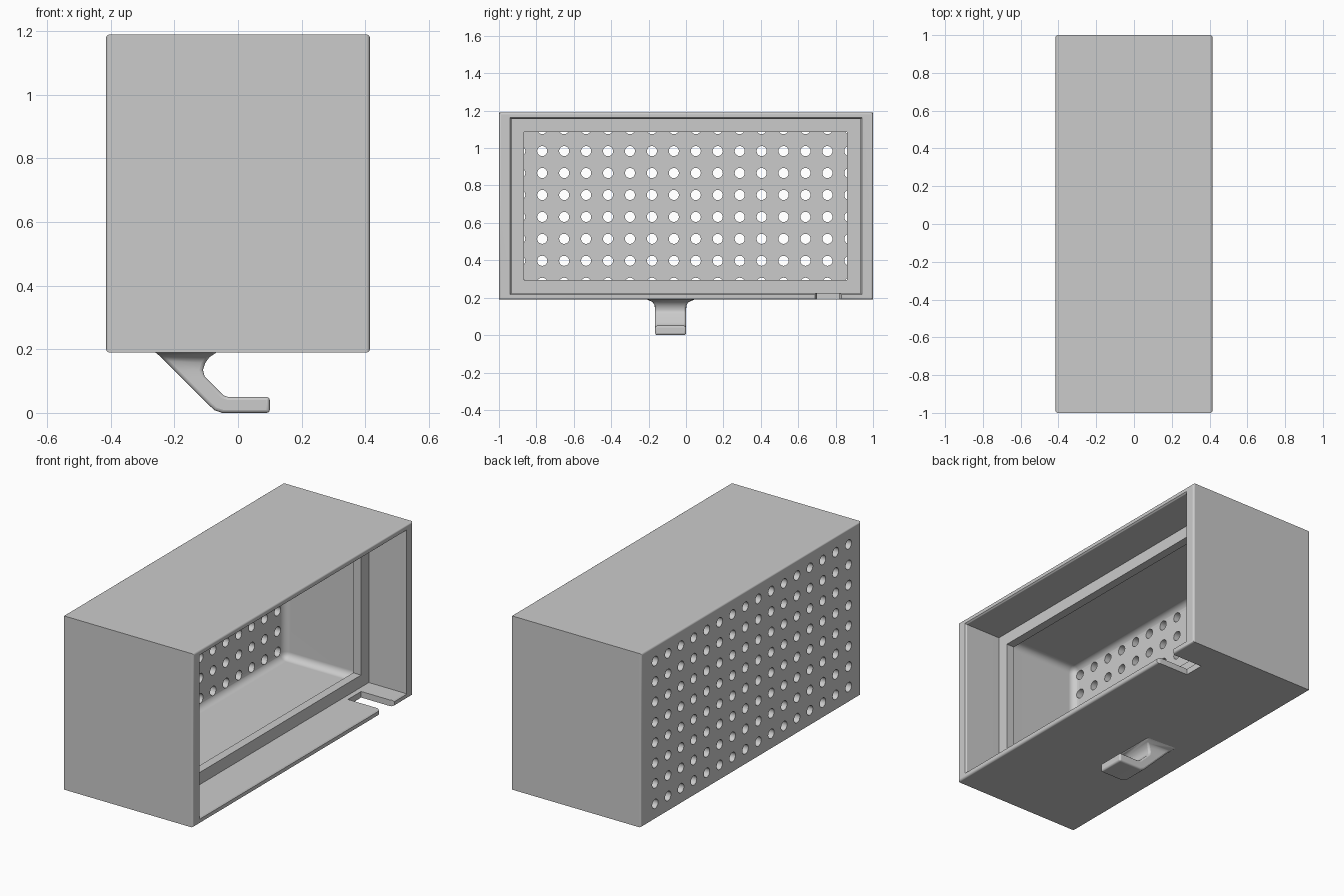
import bpy, bmesh, math
from mathutils import Matrix, Vector

cube = bpy.data.objects.get("Cube")
if cube:
    bpy.data.objects.remove(cube, do_unlink=True)

grey = bpy.data.materials.new("plain grey")
grey.use_nodes = True
grey.diffuse_color = (0.6, 0.6, 0.6, 1)
grey.node_tree.nodes["Principled BSDF"].inputs["Base Color"].default_value = grey.diffuse_color


def make(name, bm):
    bmesh.ops.recalc_face_normals(bm, faces=bm.faces)
    mesh = bpy.data.meshes.new(name)
    bm.to_mesh(mesh)
    bm.free()
    mesh.materials.append(grey)
    obj = bpy.data.objects.new(name, mesh)
    bpy.context.collection.objects.link(obj)
    return obj


def activate(obj):
    bpy.ops.object.select_all(action='DESELECT')
    obj.select_set(True)
    bpy.context.view_layer.objects.active = obj


def box(lo, hi):
    bm = bmesh.new()
    lo, hi = Vector(lo), Vector(hi)
    bmesh.ops.create_cube(bm, size=1, matrix=Matrix.Translation((lo + hi) / 2)
                          @ Matrix.Diagonal((*(hi - lo), 1)))
    return bm


def round_edges(bm, rule, radius):
    edges = [e for e in bm.edges if rule(*e.verts)]
    bmesh.ops.bevel(bm, geom=edges, offset=radius, segments=4, profile=0.5, affect='EDGES')


def loft(rings):
    """Closed solid through matching rings of points."""
    bm = bmesh.new()
    rows = [[bm.verts.new(p) for p in ring] for ring in rings]
    n = len(rows[0])
    for a, b in zip(rows, rows[1:]):
        for i in range(n):
            j = (i + 1) % n
            bm.faces.new((a[i], a[j], b[j], b[i]))
    bm.faces.new(rows[0])
    bm.faces.new(rows[-1][::-1])
    return bm


def finish(obj):
    activate(obj)
    bpy.ops.object.shade_smooth_by_angle(angle=math.radians(35))
    obj.modifiers.new("even shading", 'WEIGHTED_NORMAL').keep_sharp = True


def cut(obj, bm):
    cutter = make("cutter", bm)
    cutter.hide_render = True
    mod = obj.modifiers.new("cut", 'BOOLEAN')
    mod.operation, mod.solver, mod.object = 'DIFFERENCE', 'EXACT', cutter
    activate(obj)
    bpy.ops.object.modifier_apply(modifier=mod.name)
    bpy.data.objects.remove(cutter, do_unlink=True)


# Outer shell, rounded around its two large sides
W, BASE, TOP = 0.415, 0.19, 1.19
bm = box((-W, -1, BASE), (W, 1, TOP))
round_edges(bm, lambda a, b: abs(a.co.x - b.co.x) < 0.01, 0.012)
shell = make("housing", bm)

# Main cavity, filleted everywhere except behind the lip
bm = box((-0.36, -0.935, 0.225), (0.13, 0.935, 1.155))
round_edges(bm, lambda a, b: min(a.co.x, b.co.x) < 0, 0.04)
cut(shell, bm)

# Opening through the inner lip
cut(shell, box((0.1, -0.865, 0.295), (0.2, 0.862, 1.085)))


# Recess in front of the lip, with a softened rim
def frame(x, grow):
    y, lo, hi = 0.933 + grow, 0.225 - grow, 1.155 + grow
    return [(x, -y, lo), (x, y, lo), (x, y, hi), (x, -y, hi)]


cut(shell, loft([frame(0.18, 0), frame(0.405, 0), frame(0.408, 0.002),
                 frame(0.42, 0.012)]))

# Cable notch in the floor of the recess
notch = [(0.21, 0.7), (0.21, 0.82), (0.395, 0.82), (0.41, 0.826), (0.43, 0.845),
         (0.43, 0.675), (0.41, 0.694), (0.395, 0.7)]
cut(shell, loft([[(x, y, z) for x, y in notch] for z in (0.15, 0.24)]))

# Grid of vent holes in the closed side
bm = bmesh.new()
PITCH = 0.1173
for i in range(16):
    for j in range(8):
        place = Matrix.Translation((-0.38, -0.886 + i * PITCH, 0.28 + j * PITCH))
        bmesh.ops.create_cone(bm, cap_ends=True, segments=20, radius1=0.027, radius2=0.027,
                              depth=0.14, matrix=place @ Matrix.Rotation(math.pi / 2, 4, 'Y'))
cut(shell, bm)
finish(shell)

# Hook under the housing: pairs of outer and inner profile points
pairs = [((-0.265, 0.2), (-0.06, 0.2)), ((-0.26, 0.19), (-0.07, 0.188)),
         ((-0.245, 0.178), (-0.09, 0.175)), ((-0.23, 0.163), (-0.103, 0.157)),
         ((-0.2, 0.133), (-0.11, 0.135)), ((-0.17, 0.103), (-0.105, 0.115)),
         ((-0.09, 0.023), (-0.055, 0.065)), ((-0.073, 0.008), (-0.045, 0.055)),
         ((-0.05, 0), (-0.03, 0.05)), ((0.1, 0), (0.1, 0.05))]


def hook_ring(outer, inner):
    def half(z):
        t = min(1, max(0, (z - 0.145) / 0.045))
        return 0.0825 + 0.045 * (1 - math.sqrt(1 - t * t))
    return [(p[0], -0.0825 + side * half(p[1]), p[1])
            for p, side in ((outer, -1), (inner, -1), (inner, 1), (outer, 1))]


hook = make("hook", loft([hook_ring(*p) for p in pairs]))
bevel = hook.modifiers.new("rounded edges", 'BEVEL')
bevel.width, bevel.segments, bevel.limit_method = 0.011, 3, 'ANGLE'
bevel.angle_limit = math.radians(50)
finish(hook)
